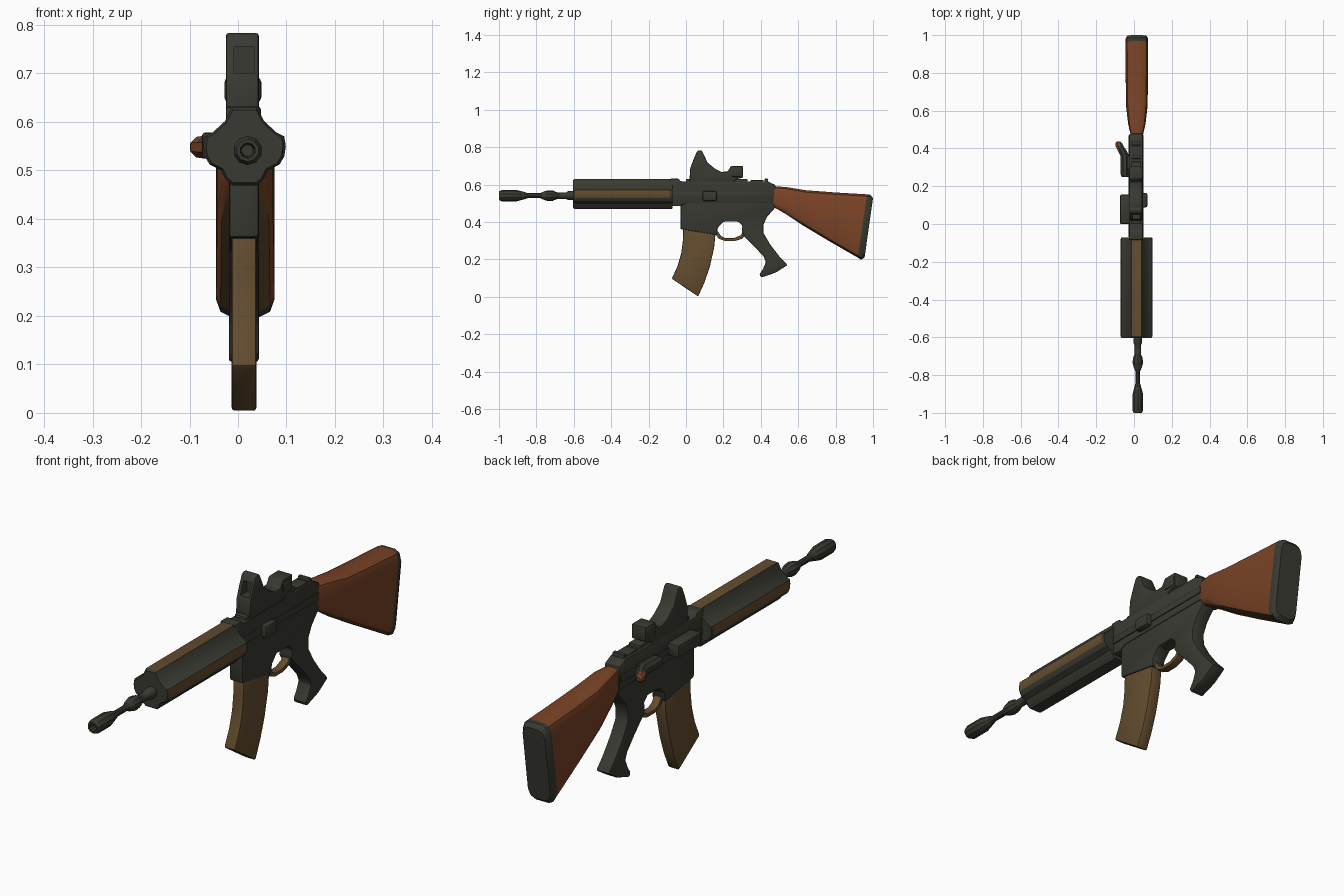
import bpy, bmesh, math
from mathutils import Vector

if "Cube" in bpy.data.objects:
    bpy.data.objects.remove(bpy.data.objects["Cube"])

CX = 0.0135  # centre plane of the rifle body


def material(name, rgb):
    m = bpy.data.materials.new(name)
    m.diffuse_color = (*rgb, 1)
    m.use_nodes = True
    m.node_tree.nodes["Principled BSDF"].inputs["Base Color"].default_value = m.diffuse_color
    return m


DARK = material("dark_olive_metal", (0.040, 0.042, 0.031))
TAN = material("tan_brown", (0.125, 0.073, 0.028))
WOOD = material("orange_wood", (0.195, 0.056, 0.019))
MATS = [DARK, TAN, WOOD]


def finish(name, bm, mat=0, bevel=0.0, rule=None, cutter=None, angle=32):
    """Turn a bmesh into a shaded object; rule(center, normal) picks a colour."""
    bmesh.ops.recalc_face_normals(bm, faces=bm.faces)
    me = bpy.data.meshes.new(name)
    bm.to_mesh(me)
    bm.free()
    ob = bpy.data.objects.new(name, me)
    bpy.context.collection.objects.link(ob)
    for m in MATS:
        me.materials.append(m)
    bpy.ops.object.select_all(action='DESELECT')
    ob.select_set(True)
    bpy.context.view_layer.objects.active = ob
    if bevel:
        b = ob.modifiers.new("bevel", 'BEVEL')
        b.width, b.segments, b.limit_method = bevel, 2, 'ANGLE'
        b.angle_limit = math.radians(35)
        bpy.ops.object.modifier_apply(modifier=b.name)
    if cutter:
        c = ob.modifiers.new("cut", 'BOOLEAN')
        c.operation, c.object, c.solver = 'DIFFERENCE', cutter, 'EXACT'
        bpy.ops.object.modifier_apply(modifier=c.name)
        bpy.data.objects.remove(cutter)
    for p in ob.data.polygons:
        p.material_index = rule(p.center, p.normal) if rule else mat
    bpy.ops.object.shade_smooth_by_angle(angle=math.radians(angle))
    return ob


def prism(name, pts, x0, x1, **kw):
    """Side profile of (y, z) points extruded across x."""
    bm = bmesh.new()
    f = bm.faces.new([bm.verts.new((x0, y, z)) for y, z in pts])
    r = bmesh.ops.extrude_face_region(bm, geom=[f])
    bmesh.ops.translate(bm, vec=(x1 - x0, 0, 0),
                        verts=[v for v in r["geom"] if isinstance(v, bmesh.types.BMVert)])
    return finish(name, bm, **kw)


def box(name, x0, x1, y0, y1, z0, z1, **kw):
    return prism(name, [(y0, z0), (y1, z0), (y1, z1), (y0, z1)], x0, x1, **kw)


def loft(name, loops, **kw):
    """Skin a list of equal-length point loops and cap both ends."""
    bm = bmesh.new()
    rings = [[bm.verts.new(p) for p in loop] for loop in loops]
    n = len(rings[0])
    for a, b in zip(rings, rings[1:]):
        for i in range(n):
            j = (i + 1) % n
            bm.faces.new((a[i], a[j], b[j], b[i]))
    bm.faces.new(rings[0])
    bm.faces.new(rings[-1])
    return finish(name, bm, **kw)


def ring(y, r, cx, cz, n=10):
    return [(cx + r * math.cos(math.tau * (i + .5) / n), y,
             cz + r * math.sin(math.tau * (i + .5) / n)) for i in range(n)]


# Barrel with muzzle device, gas block bulge and bored muzzle
barrel = [(-0.93, .012), (-1.0, .016), (-1.0, .023), (-0.985, .030), (-0.905, .030), (-0.87, .021),
          (-0.845, .013), (-0.78, .013), (-0.755, .024), (-0.735, .029), (-0.71, .027),
          (-0.69, .018), (-0.64, .018), (-0.63, .024), (-0.58, .024)]
loft("barrel", [ring(y, r, 0.02, 0.541) for y, r in barrel])

# Handguard: rounded cross section, tan top and side strips
half = [(.026, .630), (.040, .602), (.066, .578), (.082, .570), (.085, .550), (.082, .529),
        (.072, .512), (.048, .500), (.038, .480), (.025, .469)]
section = half + [(-x, z) for x, z in reversed(half)]


def guard_loop(y, s):
    return [(CX + x * s, y, .55 + (z - .55) * s) for x, z in section]


def guard_rule(c, n):
    if -0.595 < c.y < -0.09 and (n.z > 0.9 or abs(n.x) > 0.95):
        return 1
    return 0


loft("handguard", [guard_loop(-0.603, .93), guard_loop(-0.594, 1), guard_loop(-0.085, 1),
                   guard_loop(-0.072, .97)], rule=guard_rule, angle=25)

# Receiver body with magazine well and pistol grip
body = [(-0.03, .60), (-0.03, .362), (0.165, .330), (0.17, .37), (0.20, .402), (0.28, .402),
        (0.302, .38), (0.297, .345), (0.315, .32), (0.37, .265), (0.415, .215), (0.427, .185),
        (0.412, .150), (0.392, .120), (0.402, .103), (0.48, .130), (0.543, .170), (0.50, .215),
        (0.45, .28), (0.415, .34), (0.413, .385), (0.435, .43), (0.478, .478), (0.478, .60)]
prism("receiver_and_grip", body, -0.019, 0.043, bevel=0.007)
upper = [(-0.085, .632), (-0.085, .485), (-0.03, .485), (0.0, .500), (0.478, .500),
         (0.478, .598), (0.435, .618), (-0.03, .618), (-0.04, .632)]
prism("upper_receiver", upper, -0.025, 0.047, bevel=0.006)
for side, x in (("left", -0.028), ("right", 0.043)):
    box("side_rib_" + side, x, x + 0.008, -0.07, 0.47, 0.53, 0.56, bevel=0.002)

# Top rail pieces behind the sight
for i, (y0, y1, z) in enumerate([(0.0, 0.33, .630), (0.345, 0.415, .624), (0.42, 0.438, .632)]):
    box(f"top_rail_{i}", -0.016, 0.038, y0, y1, .60, z, bevel=0.003)

# Optical sight with a recessed front window
sight = [(0.018, .61), (0.022, .685), (0.04, .735), (0.058, .777), (0.070, .784), (0.085, .782),
         (0.098, .755), (0.115, .718), (0.155, .685), (0.19, .668), (0.222, .670), (0.240, .699),
         (0.305, .699), (0.305, .638), (0.27, .628), (0.25, .61)]
cutter = box("window_cutter", -0.008, 0.033, -0.02, 0.072, .700, .755)
cutter.hide_render = True
prism("optical_sight", sight, -0.025, 0.043, bevel=0.006, cutter=cutter)
box("sight_rear_housing", -0.028, 0.048, 0.235, 0.300, .640, .692, bevel=0.01)

# Left side block, right side button
box("left_side_block", -0.074, -0.015, 0.0, 0.155, .525, .578, bevel=0.006)
box("right_side_button", 0.035, 0.071, 0.088, 0.165, .513, .566, bevel=0.010)

# Left rear plunger with a wooden-coloured tip
plunger = [(0.25, -.048, .020), (0.265, -.048, .025), (0.36, -.048, .025), (0.39, -.063, .025),
           (0.412, -.077, .023), (0.428, -.081, .019), (0.436, -.082, .010)]
loft("left_plunger", [ring(y, r, x, 0.548, 8) for y, x, r in plunger],
     rule=lambda c, n: 2 if c.y > 0.36 and c.x < -0.078 else 0)
box("plunger_mount", -0.05, -0.01, 0.25, 0.36, .53, .566, bevel=0.004)

# Curved magazine
mag = [(-0.015, .38), (-0.017, .30), (-0.025, .235), (-0.045, .165), (-0.076, .097),
       (0.065, .002), (0.098, .075), (0.127, .16), (0.150, .26), (0.160, .36)]
prism("magazine", mag, -0.013, 0.038, mat=1, bevel=0.006)

# Trigger guard loop
loop = [(0.155, .340), (0.175, .311), (0.21, .298), (0.26, .298), (0.30, .311), (0.33, .345),
        (0.31, .352), (0.29, .328), (0.255, .314), (0.21, .314), (0.188, .325), (0.17, .350)]
prism("trigger_guard", loop, -0.004, 0.030, mat=1, bevel=0.003)


# Stock: slanted chamfered sections, tan underside, dark butt pad
def stock_loop(yt, zt, yb, zb, hw, cx, cz):
    def at(x, z):
        t = (z - zb) / (zt - zb)
        return (0.015 + x, yb + (yt - yb) * t, z)
    side = [(hw - cx, zt), (hw - cx * .3, zt - cz * .3), (hw, zt - cz), (hw, zb + cz),
            (hw - cx * .3, zb + cz * .3), (hw - cx, zb)]
    return [at(x, z) for x, z in side] + [at(-x, z) for x, z in reversed(side)]


stations = [(0.468, .590, 0.468, .480, .032, .016, .025), (0.53, .588, 0.53, .445, .046, .022, .03),
            (0.64, .570, 0.62, .385, .057, .028, .035), (0.80, .558, 0.765, .298, .059, .03, .035),
            (0.968, .548, 0.918, .210, .060, .03, .035), (0.985, .546, 0.938, .198, .060, .03, .035),
            (1.0, .528, 0.955, .212, .052, .028, .035)]


def stock_rule(c, n):
    if c.y > 0.972 - 0.14 * (0.55 - c.z):
        return 0
    return 1 if n.z < -0.45 and c.y > 0.53 else 2


loft("stock", [stock_loop(*s) for s in stations], rule=stock_rule, angle=40)
